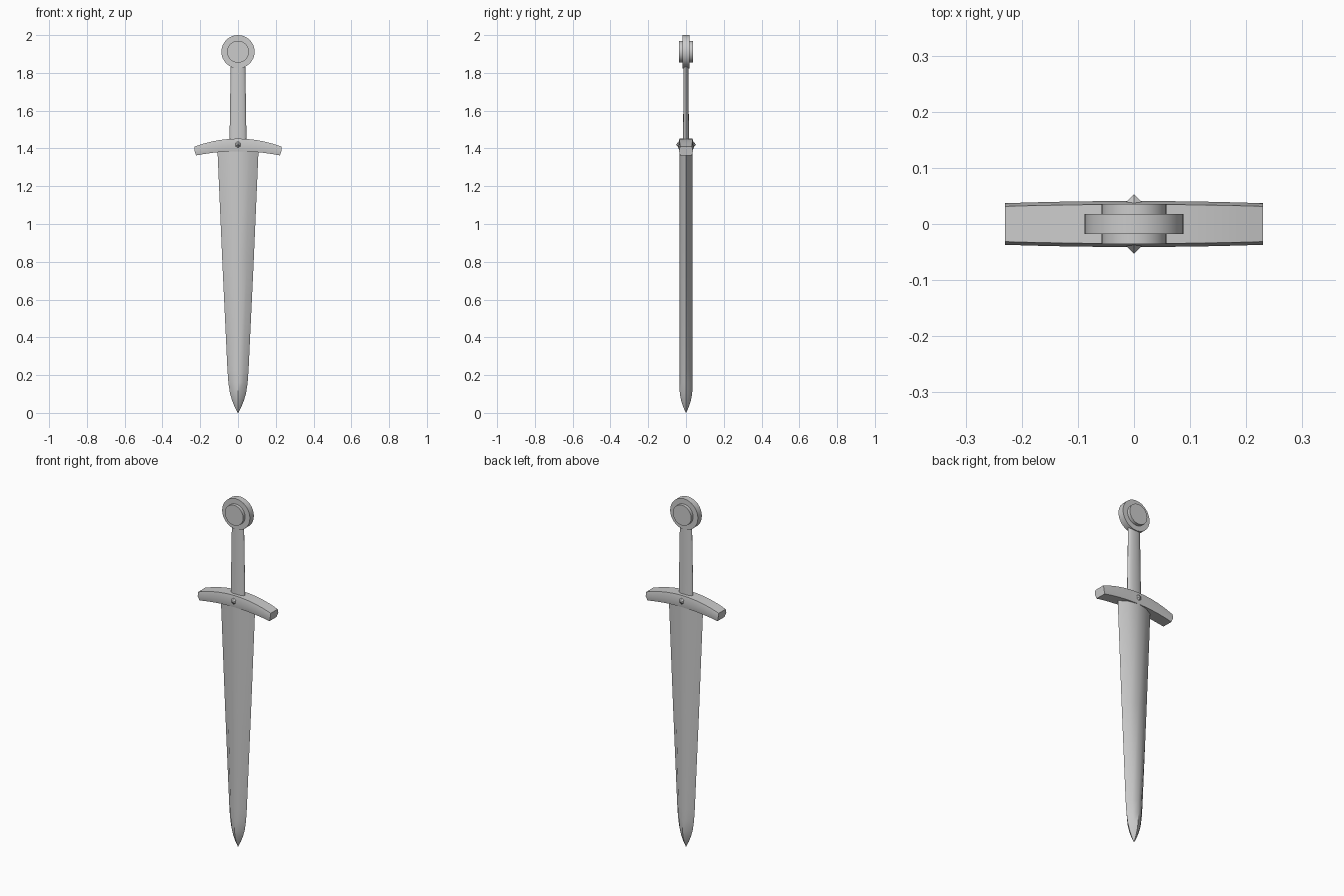
import bpy, bmesh
from math import cos, sin, pi, radians
from mathutils import Matrix

if "Cube" in bpy.data.objects:
    bpy.data.objects.remove(bpy.data.objects["Cube"])


def finish(name, bm, smooth=None):
    bmesh.ops.recalc_face_normals(bm, faces=bm.faces)
    me = bpy.data.meshes.new(name)
    bm.to_mesh(me)
    bm.free()
    ob = bpy.data.objects.new(name, me)
    bpy.context.collection.objects.link(ob)
    if smooth:
        bpy.ops.object.select_all(action='DESELECT')
        ob.select_set(True)
        bpy.context.view_layer.objects.active = ob
        bpy.ops.object.shade_smooth_by_angle(angle=radians(smooth))
    return ob


def loft(name, rings, smooth=None):
    """Skin a list of equal-length point rings and cap both ends."""
    bm = bmesh.new()
    loops = [[bm.verts.new(p) for p in ring] for ring in rings]
    n = len(rings[0])
    for a, b in zip(loops, loops[1:]):
        for i in range(n):
            j = (i + 1) % n
            bm.faces.new((a[i], a[j], b[j], b[i]))
    bm.faces.new(loops[0])
    bm.faces.new(loops[-1])
    bmesh.ops.remove_doubles(bm, verts=bm.verts, dist=1e-5)
    return finish(name, bm, smooth)


def cone(name, y0, y1, r0, r1, z, sides, smooth=None):
    """Cylinder or cone lying along y."""
    bm = bmesh.new()
    m = Matrix.Translation((0, (y0 + y1) / 2, z)) @ Matrix.Rotation(-pi / 2, 4, 'X')
    bmesh.ops.create_cone(bm, cap_ends=True, segments=sides, radius1=r0,
                          radius2=r1, depth=y1 - y0, matrix=m)
    return finish(name, bm, smooth)


# Blade: lens section (x and y as fractions), tapering to a rounded point
lens = [(1, 0), (.55, .7), (0, 1), (-.55, .7), (-1, 0), (-.55, -.7), (0, -1), (.55, -.7)]
stations = [(0, .001, .001), (.03, .017, .014), (.065, .031, .026), (.105, .043, .033),
            (.16, .051, .034), (.23, .056, .034), (.8, .083, .035), (1.4, .109, .035)]
loft("blade", [[(x * w, y * t, z) for x, y in lens] for z, w, t in stations], 40)

# Grip: flattened oval section
oval = [(cos(2 * pi * i / 16), sin(2 * pi * i / 16)) for i in range(16)]
loft("grip", [[(x * w, y * t, z) for x, y in oval]
              for z, w, t in [(1.43, .045, .016), (1.64, .042, .014), (1.85, .038, .013)]], 50)

# Guard: bar bowed down toward both ends, sides slightly peaked
rings = []
N = 10
for i in range(N + 1):
    u = 2 * i / N - 1
    d = u * u
    top, bot = 1.452 - .042 * d, 1.385 - .022 * d
    mid, w = (top + bot) / 2, .041 - .004 * d
    x = .23 * u
    rings.append([(x, -w * .85, top), (x, w * .85, top), (x, w, mid),
                  (x * .965, w * .85, bot), (x * .965, -w * .85, bot), (x, -w, mid)])
loft("guard", rings, 30)

# Faceted stud on each face of the guard
cone("stud_back", .034, .053, .022, 0, 1.42, 6)
cone("stud_front", -.053, -.034, 0, .022, 1.42, 6)

# Pommel: wide disc with a thicker inner disc
cone("pommel_rim", -.018, .018, .088, .088, 1.912, 32, 30)
cone("pommel_boss", -.036, .036, .058, .058, 1.912, 32, 30)
